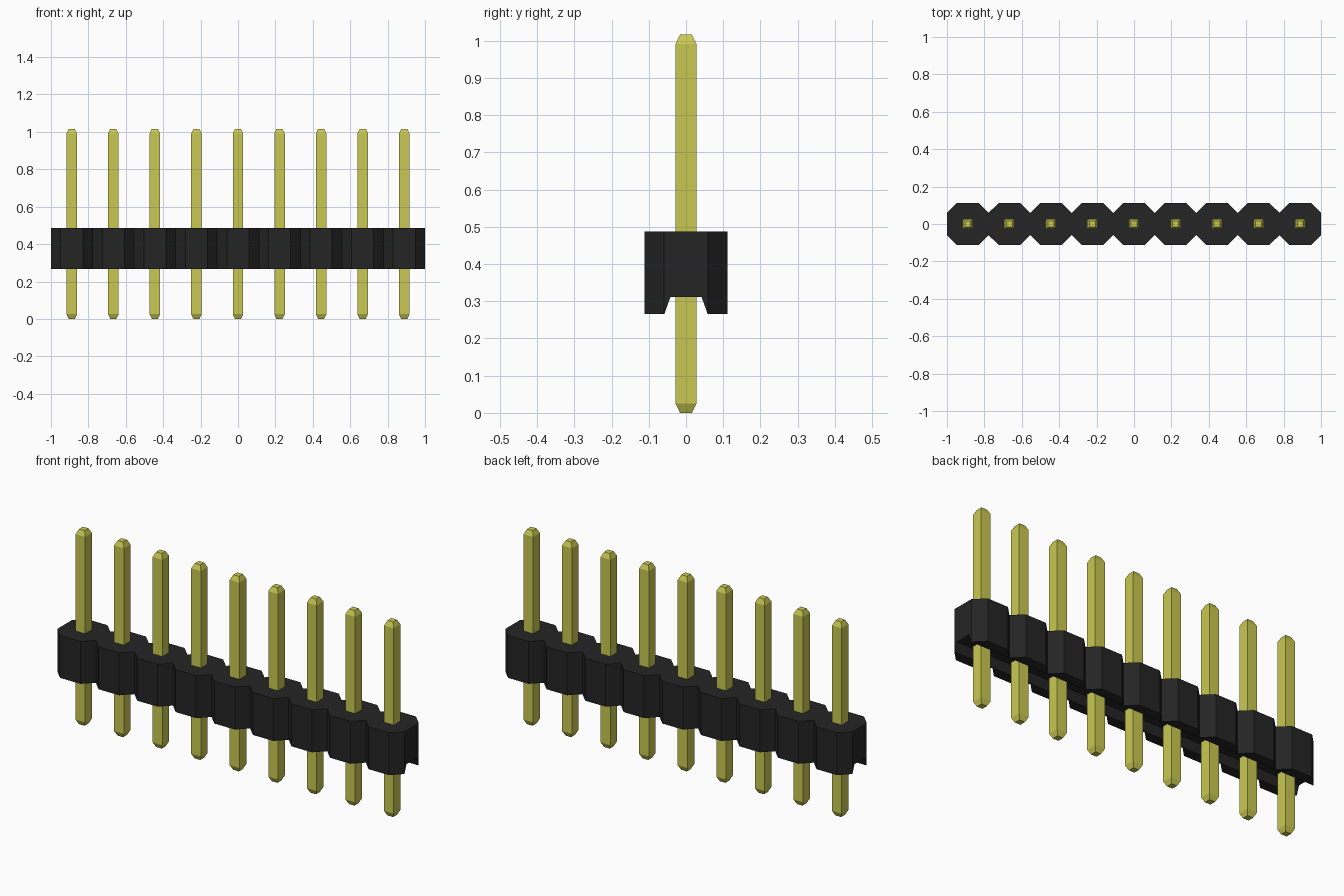
import bpy
import bmesh

default = bpy.data.objects.get("Cube")
if default:
    bpy.data.objects.remove(default, do_unlink=True)

COUNT = 9
PITCH = 2.0 / COUNT
CENTRES = [(i - (COUNT - 1) / 2) * PITCH for i in range(COUNT)]


def material(name, colour):
    mat = bpy.data.materials.new(name)
    mat.use_nodes = True
    mat.diffuse_color = colour
    mat.node_tree.nodes["Principled BSDF"].inputs["Base Color"].default_value = colour
    return mat


def loft(name, sections, mat):
    """Skin a row of matching cross-sections and cap both ends."""
    bm = bmesh.new()
    rings = [[bm.verts.new(p) for p in section] for section in sections]
    n = len(rings[0])
    for a, b in zip(rings, rings[1:]):
        for k in range(n):
            bm.faces.new((a[k], a[(k + 1) % n], b[(k + 1) % n], b[k]))
    bm.faces.new(rings[0][::-1])
    bm.faces.new(rings[-1])
    bmesh.ops.recalc_face_normals(bm, faces=bm.faces)
    mesh = bpy.data.meshes.new(name)
    bm.to_mesh(mesh)
    bm.free()
    mesh.materials.append(mat)
    obj = bpy.data.objects.new(name, mesh)
    bpy.context.collection.objects.link(obj)
    return obj


black = material("black plastic", (0.018, 0.018, 0.018, 1))
gold = material("yellow gold metal", (0.584, 0.584, 0.084, 1))

# Housing: a chain of octagons with a tapered channel along the underside
BOTTOM, CHANNEL, TOP = 0.266, 0.311, 0.487
WIDE, NECK = 0.111, 0.059


def housing_section(x, w):
    half = [(0.042, CHANNEL), (0.058, BOTTOM), (w, BOTTOM), (w, TOP)]
    return [(x, y, z) for y, z in half] + [(x, -y, z) for y, z in reversed(half)]


stations = [(CENTRES[0] - PITCH / 2, NECK)]
for c in CENTRES:
    stations += [(c - NECK, WIDE), (c + NECK, WIDE), (c + PITCH / 2, NECK)]
loft("housing", [housing_section(x, w) for x, w in stations], black)

# Pins: square bars with chamfered tips, sharing one mesh
HEIGHT, HALF, TIP, CHAMFER = 1.016, 0.028, 0.016, 0.025
levels = [(0, TIP), (CHAMFER, HALF), (HEIGHT - CHAMFER, HALF), (HEIGHT, TIP)]
corners = [(-1, -1), (1, -1), (1, 1), (-1, 1)]
first = loft("pin_1", [[(sx * r, sy * r, z) for sx, sy in corners] for z, r in levels], gold)
first.location.x = CENTRES[0]
for i, c in enumerate(CENTRES[1:], start=2):
    pin = bpy.data.objects.new(f"pin_{i}", first.data)
    pin.location.x = c
    bpy.context.collection.objects.link(pin)
